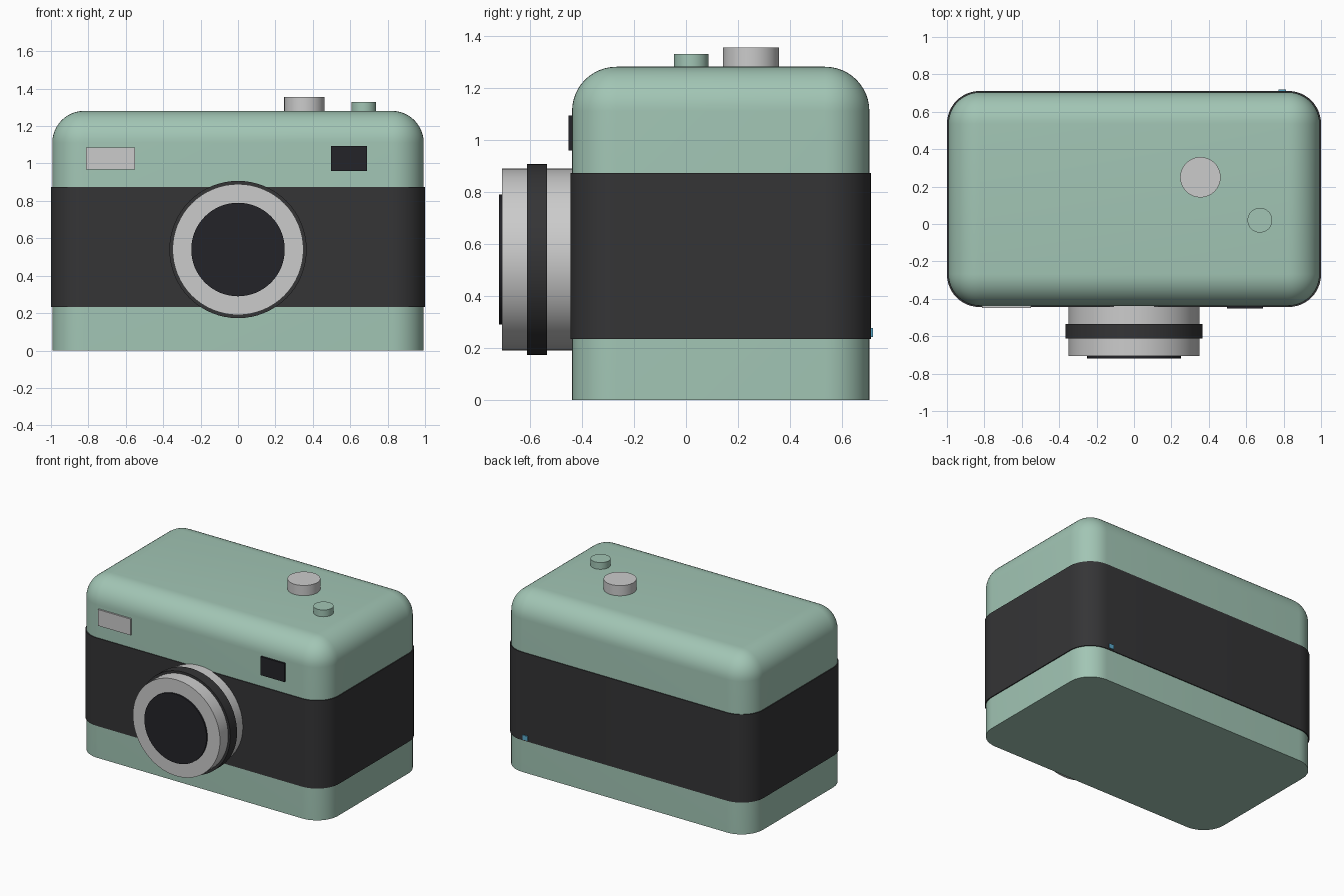
import bpy, bmesh
from math import radians
from mathutils import Matrix, Vector

if "Cube" in bpy.data.objects:
    bpy.data.objects.remove(bpy.data.objects["Cube"])


def material(name, rgb):
    m = bpy.data.materials.new(name)
    m.diffuse_color = (*rgb, 1)
    m.use_nodes = True
    m.node_tree.nodes["Principled BSDF"].inputs["Base Color"].default_value = m.diffuse_color
    return m


GREEN = material("mint_paint", (0.36, 0.56, 0.46))
DARK = material("dark_leather", (0.035, 0.035, 0.037))
GLASS = material("dark_glass", (0.017, 0.017, 0.022))
SILVER = material("silver", (0.52, 0.51, 0.51))
WHITE = material("flash_white", (0.75, 0.74, 0.72))
BLUE = material("blue", (0.1, 0.4, 0.6))


def finish(name, bm, mat):
    bmesh.ops.recalc_face_normals(bm, faces=bm.faces)
    mesh = bpy.data.meshes.new(name)
    bm.to_mesh(mesh)
    bm.free()
    mesh.materials.append(mat)
    ob = bpy.data.objects.new(name, mesh)
    bpy.context.collection.objects.link(ob)
    bpy.ops.object.select_all(action='DESELECT')
    bpy.context.view_layer.objects.active = ob
    ob.select_set(True)
    bpy.ops.object.shade_smooth_by_angle(angle=radians(30))
    return ob


def box(name, lo, hi, mat, radius=0, round_top=False):
    """Box between two corners; upright edges (and optionally the top rim) rounded."""
    lo, hi = Vector(lo), Vector(hi)
    bm = bmesh.new()
    bmesh.ops.create_cube(bm, size=1, matrix=Matrix.Translation((lo + hi) / 2)
                          @ Matrix.Diagonal((*(hi - lo), 1)))
    if radius:
        edges = []
        for e in bm.edges:
            a, b = (v.co.z for v in e.verts)
            if abs(a - b) > 0.01 or (round_top and min(a, b) > hi.z - 0.01):
                edges.append(e)
        bmesh.ops.bevel(bm, geom=edges, offset=radius, offset_type='OFFSET',
                        segments=12, profile=0.5, affect='EDGES', clamp_overlap=True)
    return finish(name, bm, mat)


def cylinder(name, base, radius, length, mat, forward=False):
    """Cylinder rising from base, or pointing to the front (-y)."""
    bm = bmesh.new()
    turn = Matrix.Rotation(radians(90), 4, 'X') if forward else Matrix()
    bmesh.ops.create_cone(bm, cap_ends=True, segments=64, radius1=radius, radius2=radius,
                          depth=length, matrix=Matrix.Translation(base) @ turn
                          @ Matrix.Translation((0, 0, length / 2)))
    return finish(name, bm, mat)


# body and leather wrap
box("body", (-0.993, -0.438, 0), (0.993, 0.705, 1.281), GREEN, 0.17, True)
box("leather_band", (-1, -0.444, 0.234), (1, 0.711, 0.873), DARK, 0.175)

# lens
cylinder("lens_barrel", (0, -0.435, 0.54), 0.35, 0.272, SILVER, True)
cylinder("focus_ring", (0, -0.535, 0.54), 0.367, 0.077, DARK, True)
cylinder("lens_glass", (0, -0.69, 0.54), 0.25, 0.028, GLASS, True)

# front windows
box("flash_window", (-0.812, -0.45, 0.968), (-0.55, -0.42, 1.086), WHITE)
box("viewfinder", (0.498, -0.452, 0.96), (0.69, -0.42, 1.094), GLASS)

# top controls
cylinder("dial", (0.355, 0.25, 1.26), 0.108, 0.095, SILVER)
cylinder("shutter_button", (0.673, 0.02, 1.26), 0.066, 0.07, GREEN)

# small indicator on the back
box("back_indicator", (0.773, 0.69, 0.243), (0.813, 0.718, 0.276), BLUE)
